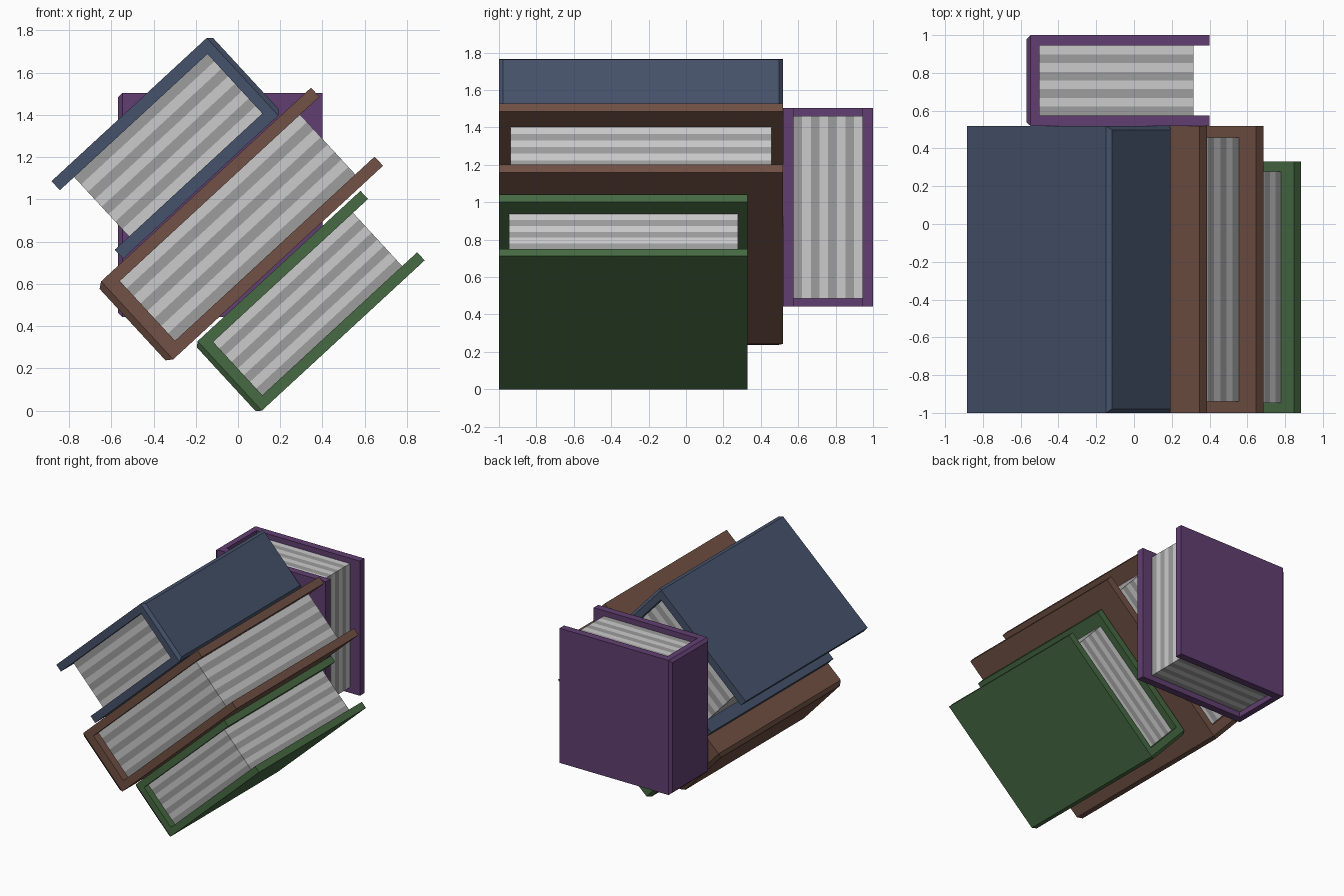
import bpy, bmesh
from math import radians
from mathutils import Matrix, Vector

if "Cube" in bpy.data.objects:
    bpy.data.objects.remove(bpy.data.objects["Cube"])


def material(name, rgb):
    m = bpy.data.materials.new(name)
    m.diffuse_color = (*rgb, 1)
    m.use_nodes = True
    m.node_tree.nodes["Principled BSDF"].inputs["Base Color"].default_value = m.diffuse_color
    return m


PAGE_LIGHT = material("page_light", (0.60, 0.60, 0.60))
PAGE_DARK = material("page_dark", (0.34, 0.34, 0.34))


def finish(name, bm, mats, matrix):
    bmesh.ops.recalc_face_normals(bm, faces=bm.faces)
    me = bpy.data.meshes.new(name)
    bm.to_mesh(me)
    bm.free()
    for m in mats:
        me.materials.append(m)
    ob = bpy.data.objects.new(name, me)
    ob.matrix_world = matrix
    bpy.context.collection.objects.link(ob)


# Local frame: x from spine to fore edge, y along the spine, z down from 0 to -thick
def cover(name, mat, L, W, T, wall, board, matrix):
    bm = bmesh.new()
    prof = [(0, 0), (L, 0), (L, -board), (wall, -board),
            (wall, board - T), (L, board - T), (L, -T), (0, -T)]
    a = [bm.verts.new((x, 0, z)) for x, z in prof]
    b = [bm.verts.new((x, W, z)) for x, z in prof]
    # U-shaped ends, split into spine and two boards
    for v in (a, b):
        bm.faces.new((v[0], v[1], v[2], v[3]))
        bm.faces.new((v[0], v[3], v[4], v[7]))
        bm.faces.new((v[4], v[5], v[6], v[7]))
    sides = [bm.faces.new((a[i], a[(i + 1) % 8], b[(i + 1) % 8], b[i])) for i in range(8)]
    bmesh.ops.recalc_face_normals(bm, faces=bm.faces)
    # raised, chamfered spine panel
    bmesh.ops.inset_region(bm, faces=[sides[7]], thickness=0.06 * T, depth=0.022 * L)
    finish(name, bm, [mat], matrix)


def pages(name, x0, x1, y0, y1, z0, z1, matrix, n=8):
    bm = bmesh.new()
    rings = []
    for i in range(n + 1):
        z = z0 + (z1 - z0) * i / n
        rings.append([bm.verts.new((x, y, z)) for x, y in
                      ((x0, y0), (x1, y0), (x1, y1), (x0, y1))])
    bm.faces.new(rings[0])
    bm.faces.new(rings[-1]).material_index = 1
    for i in range(n):
        p, q = rings[i], rings[i + 1]
        for k in range(4):
            f = bm.faces.new((p[k], p[(k + 1) % 4], q[(k + 1) % 4], q[k]))
            f.material_index = i % 2
    finish(name, bm, [PAGE_LIGHT, PAGE_DARK], matrix)


def book(name, rgb, L, W, T, loc, axis, deg):
    m = Matrix.Translation(Vector(loc)) @ Matrix.Rotation(radians(deg), 4, axis)
    wall, board, gap = 0.049 * L, 0.117 * T, 0.04 * W
    cover(name + "_cover", material(name, rgb), L, W, T, wall, board, m)
    pages(name + "_pages", wall, 0.908 * L, gap, W - gap, -board, board - T, m)


# Three leaning books and one standing behind them
book("blue_book", (0.060, 0.085, 0.145), 1.0, 1.519, 0.50, (0.191, -1, 1.397), 'Y', 137.3)
book("brown_book", (0.165, 0.082, 0.058), 1.352, 1.519, 0.503, (-0.648, -1, 0.612), 'Y', -42.7)
book("green_book", (0.062, 0.145, 0.055), 1.049, 1.33, 0.448, (-0.191, -1, 0.329), 'Y', -42.7)
book("purple_book", (0.120, 0.049, 0.165), 0.949, 1.06, 0.481, (-0.548, 1, 1.503), 'X', -90)
